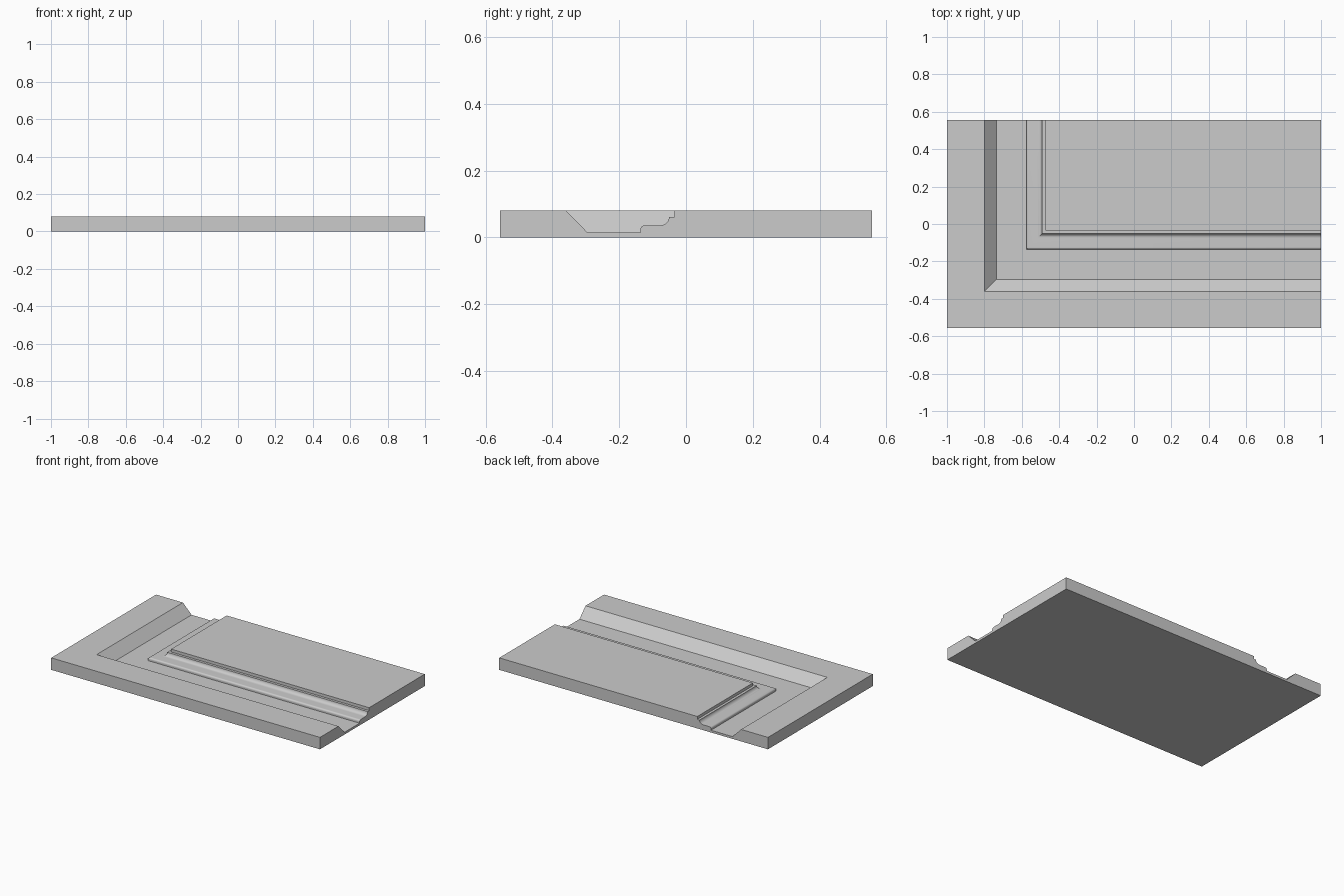
import bpy, bmesh
from math import sin, cos, pi, radians

if "Cube" in bpy.data.objects:
    bpy.data.objects.remove(bpy.data.objects["Cube"])

X, Y, H = 1.0, 0.557, 0.0805      # half width, half depth, thickness
CX, CY = -0.80, -0.36             # outer corner of the moulding


def arc(cd, cz, r, a0, a1, n=10):
    return [(cd + r * cos(radians(a0 + (a1 - a0) * i / n)),
             cz + r * sin(radians(a0 + (a1 - a0) * i / n))) for i in range(n + 1)]


# Moulding profile: (inward distance, height)
profile = [(0, H), (0.0645, 0.015), (0.224, 0.015)]
profile += arc(0.236, 0.024, 0.012, 180, 90)      # rounded nose
profile += arc(0.284, 0.061, 0.025, -90, 0)       # cove
profile += [(0.326, 0.061), (0.326, H)]           # step up to the raised field

bm = bmesh.new()
# Each row runs back end -> mitred corner -> right end
rows = [[(-X, Y, H), (-X, -Y, H), (X, -Y, H)]]
rows += [[(CX + d, Y, z), (CX + d, CY + d, z), (X, CY + d, z)] for d, z in profile]
rows = [[bm.verts.new(p) for p in row] for row in rows]

# Border and moulding surfaces
for a, b in zip(rows, rows[1:]):
    for k in range(2):
        bm.faces.new((a[k], a[k + 1], b[k + 1], b[k]))

# Raised field, underside and the four edges
far = bm.verts.new((X, Y, H))
bl, fl, fr, br = [bm.verts.new((x, y, 0)) for x, y in ((-X, Y), (-X, -Y), (X, -Y), (X, Y))]
last, first = rows[-1], rows[0]
bm.faces.new((last[0], last[1], last[2], far))
bm.faces.new((bl, br, fr, fl))
bm.faces.new((fl, fr, first[2], first[1]))
bm.faces.new((bl, fl, first[1], first[0]))
bm.faces.new([r[0] for r in rows] + [far, br, bl])
bm.faces.new([r[2] for r in rows] + [far, br, fr])
bmesh.ops.recalc_face_normals(bm, faces=bm.faces[:])

mesh = bpy.data.meshes.new("panel_corner")
bm.to_mesh(mesh)
bm.free()
panel = bpy.data.objects.new("panel_corner", mesh)
bpy.context.collection.objects.link(panel)
bpy.context.view_layer.objects.active = panel
panel.select_set(True)
bpy.ops.object.shade_smooth_by_angle(angle=radians(30))
